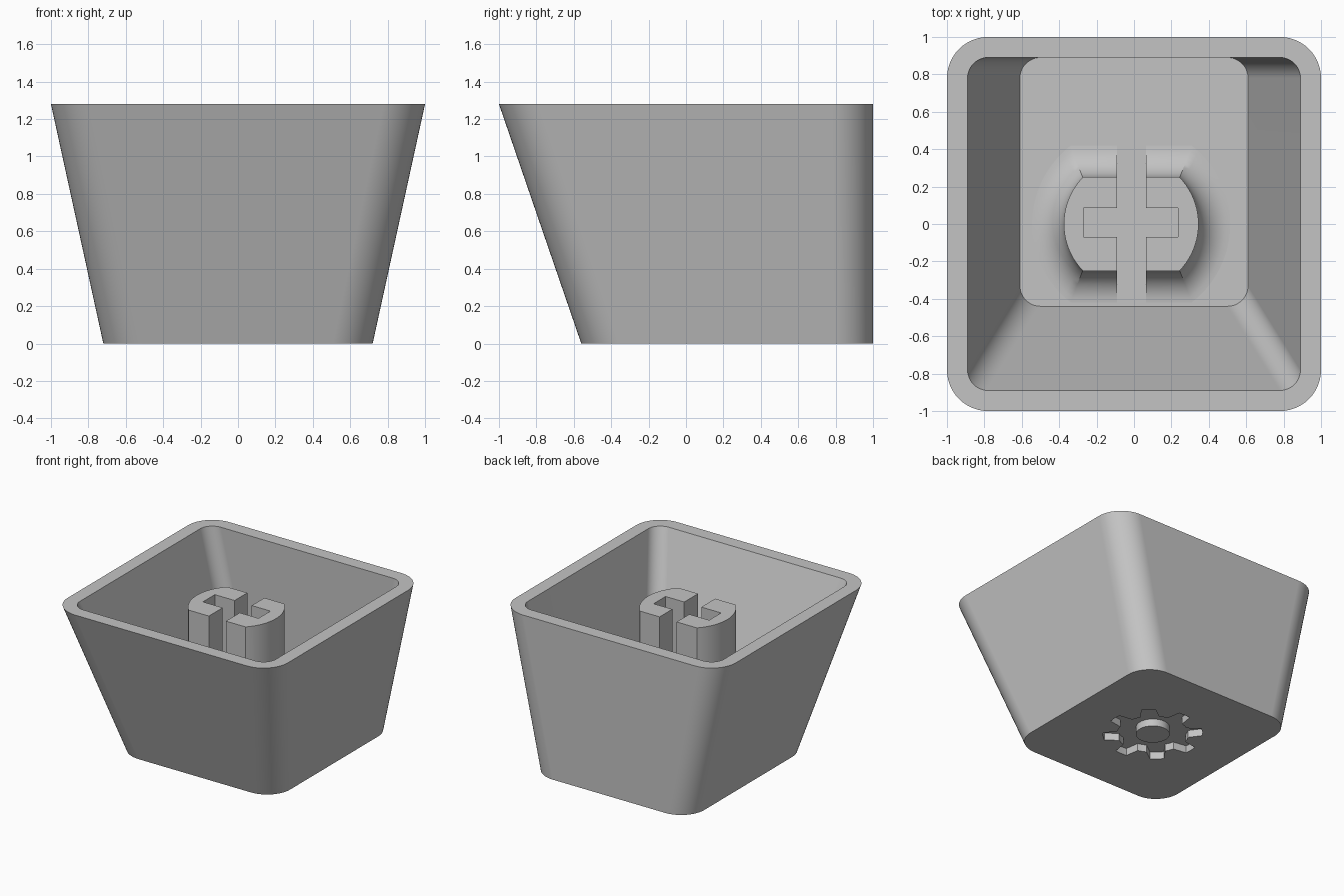
import bpy, bmesh
from math import sin, cos, pi, asin, radians

if "Cube" in bpy.data.objects:
    bpy.data.objects.remove(bpy.data.objects["Cube"])

HEIGHT, FLOOR, STEM_TOP = 1.28, 0.11, 1.17
STEM_X, STEM_R, STEM_HALF, FILLET = -0.015, 0.36, 0.25, 0.17
GEAR_Y, GEAR_DEPTH = 0.22, 0.06

grey = bpy.data.materials.new("plain grey plastic")
grey.use_nodes = True
grey.diffuse_color = (0.55, 0.55, 0.55, 1)
grey.node_tree.nodes["Principled BSDF"].inputs["Base Color"].default_value = (0.55, 0.55, 0.55, 1)


def loft(name, rings):
    """Closed solid through (outline, height) rings of equal point count."""
    bm = bmesh.new()
    loops = [[bm.verts.new((x, y, z)) for x, y in pts] for pts, z in rings]
    n = len(loops[0])
    for a, b in zip(loops, loops[1:]):
        for i in range(n):
            j = (i + 1) % n
            bm.faces.new((a[i], a[j], b[j], b[i]))
    bm.faces.new(loops[0][::-1])
    bm.faces.new(loops[-1])
    bmesh.ops.recalc_face_normals(bm, faces=bm.faces)
    mesh = bpy.data.meshes.new(name)
    bm.to_mesh(mesh)
    bm.free()
    mesh.materials.append(grey)
    obj = bpy.data.objects.new(name, mesh)
    bpy.context.collection.objects.link(obj)
    return obj


def rounded_rect(half_x, y0, y1, r, steps=12):
    pts = []
    corners = [(half_x - r, y1 - r), (r - half_x, y1 - r),
               (r - half_x, y0 + r), (half_x - r, y0 + r)]
    for k, (cx, cy) in enumerate(corners):
        for i in range(steps + 1):
            t = (k + i / steps) * pi / 2
            pts.append((cx + r * cos(t), cy + r * sin(t)))
    return pts


def circle(r, cy, n=48):
    return [(r * cos(2 * pi * i / n), cy + r * sin(2 * pi * i / n)) for i in range(n)]


def box_outline(x0, x1, y0, y1):
    return [(x0, y0), (x1, y0), (x1, y1), (x0, y1)]


def stem_outline(offset, steps=20):
    """Circle trimmed flat at front and back."""
    r, a = STEM_R + offset, asin((STEM_HALF + offset) / (STEM_R + offset))
    angles = [base - a + 2 * a * i / steps for base in (0, pi) for i in range(steps + 1)]
    return [(STEM_X + r * cos(t), r * sin(t)) for t in angles]


def gear_outline(teeth=8, root=0.27, tip=0.375):
    pts = []
    for k in range(teeth):
        for deg, r in ((-15, root), (-8, tip), (0, tip), (8, tip), (15, root), (22.5, root)):
            t = 2 * pi * k / teeth + radians(deg)
            pts.append((r * cos(t), GEAR_Y + r * sin(t)))
    return pts


def carve(obj, cutter):
    mod = obj.modifiers.new("cut", 'BOOLEAN')
    mod.operation, mod.solver, mod.object = 'DIFFERENCE', 'EXACT', cutter
    bpy.context.view_layer.objects.active = obj
    bpy.ops.object.modifier_apply(modifier=mod.name)
    bpy.data.objects.remove(cutter)


# Tapered hollow shell: upright back, sloping front and sides
shell = loft("shell", [(rounded_rect(0.72, -0.56, 1, 0.21), 0),
                       (rounded_rect(1, -1, 1, 0.22), HEIGHT)])
over = 0.1 / (HEIGHT - FLOOR)  # carry the cavity slightly past the rim
carve(shell, loft("cavity_cutter", [
    (rounded_rect(0.61, -0.44, 0.89, 0.11), FLOOR),
    (rounded_rect(0.89 + 0.28 * over, -0.89 - 0.45 * over, 0.89, 0.11), HEIGHT + 0.1)]))

# Gear-shaped recess in the underside with a round hub left standing
carve(shell, loft("gear_cutter", [(gear_outline(), -0.1), (gear_outline(), GEAR_DEPTH)]))
hub = loft("gear_hub", [(circle(0.127, GEAR_Y), 0), (circle(0.127, GEAR_Y), GEAR_DEPTH + 0.01)])

# Mounting stem with a filleted foot
rings = [(stem_outline(FILLET), FLOOR - 0.02)]
for i in range(11):
    t = i / 10 * pi / 2
    rings.append((stem_outline(FILLET * (1 - sin(t))), FLOOR + FILLET * (1 - cos(t))))
rings.append((stem_outline(0), STEM_TOP))
stem = loft("stem", rings)

# Cross-shaped socket, open at front and back
for x0, x1, y0, y1 in ((-0.09, 0.065, -0.6, 0.6), (-0.27, 0.235, -0.07, 0.085)):
    outline = box_outline(x0, x1, y0, y1)
    carve(stem, loft("slot_cutter", [(outline, FLOOR - 0.01), (outline, HEIGHT)]))

# Smooth rounded corners, keep hard edges
for obj in (shell, hub, stem):
    bpy.ops.object.select_all(action='DESELECT')
    obj.select_set(True)
    bpy.context.view_layer.objects.active = obj
    bpy.ops.object.shade_smooth_by_angle(angle=radians(25))
    weighted = obj.modifiers.new("weighted_normals", 'WEIGHTED_NORMAL')
    weighted.keep_sharp = True
